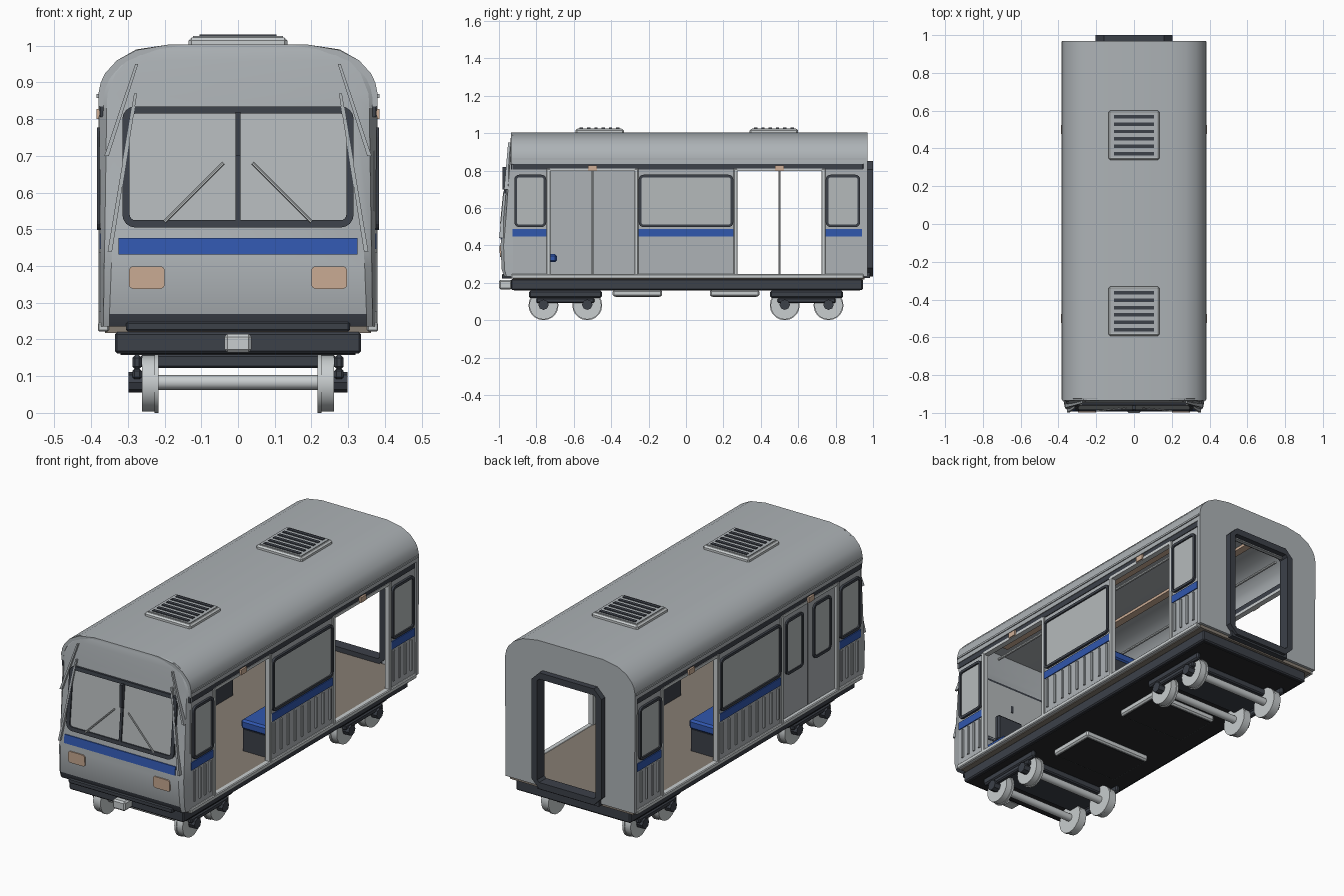
import bpy, bmesh, math
from mathutils import Vector

if "Cube" in bpy.data.objects:
    bpy.data.objects.remove(bpy.data.objects["Cube"])


def mat(name, r, g, b):
    m = bpy.data.materials.new(name)
    m.diffuse_color = (r, g, b, 1)
    m.use_nodes = True
    m.node_tree.nodes["Principled BSDF"].inputs["Base Color"].default_value = m.diffuse_color
    return m


BODY = mat("body grey", .42, .45, .47)
LIGHT = mat("light grey trim", .58, .61, .62)
GLASS = mat("window grey", .46, .49, .50)
DARK = mat("dark slate", .045, .052, .066)
BLACK = mat("underside black", .02, .021, .025)
BLUE = mat("stripe blue", .03, .095, .42)
LAMP = mat("lamp peach", .62, .43, .31)
FLOOR = mat("floor tan", .24, .205, .17)


def finish(name, bm, *mats, smooth=None):
    bmesh.ops.recalc_face_normals(bm, faces=bm.faces)
    me = bpy.data.meshes.new(name)
    bm.to_mesh(me)
    bm.free()
    ob = bpy.data.objects.new(name, me)
    bpy.context.collection.objects.link(ob)
    for m in mats:
        me.materials.append(m)
    if smooth:
        bpy.context.view_layer.objects.active = ob
        ob.select_set(True)
        bpy.ops.object.shade_smooth_by_angle(angle=math.radians(smooth))
        ob.select_set(False)
    return ob


def box(name, x, y, z, m, bevel=0):
    """Box from three (min, max) ranges."""
    bm = bmesh.new()
    bmesh.ops.create_cube(bm, size=1)
    for v in bm.verts:
        v.co = [(a + b) / 2 + c * abs(b - a) for (a, b), c in zip((x, y, z), v.co)]
    if bevel:
        bmesh.ops.bevel(bm, geom=bm.edges[:], offset=bevel, segments=1, affect='EDGES')
    return finish(name, bm, m)


def rod(name, a, b, r, m, n=10, smooth=40):
    a, b = Vector(a), Vector(b)
    bm = bmesh.new()
    bmesh.ops.create_cone(bm, cap_ends=True, segments=n, radius1=r, radius2=r, depth=(b - a).length)
    q = (b - a).to_track_quat('Z', 'Y')
    for v in bm.verts:
        v.co = q @ v.co + (a + b) / 2
    return finish(name, bm, m, smooth=smooth)


def prism(name, pts, fn, d0, d1, m, smooth=None):
    """Flat outline placed by fn(u, v, depth) and given thickness."""
    bm = bmesh.new()
    lo = [bm.verts.new(fn(u, v, d0)) for u, v in pts]
    hi = [bm.verts.new(fn(u, v, d1)) for u, v in pts]
    bm.faces.new(lo)
    bm.faces.new(hi)
    for i in range(len(pts)):
        j = (i + 1) % len(pts)
        bm.faces.new((lo[i], lo[j], hi[j], hi[i]))
    return finish(name, bm, m, smooth=smooth)


def rounded(u0, u1, v0, v1, r, n=4):
    out = []
    for k, (cu, cv) in enumerate(((u1 - r, v1 - r), (u0 + r, v1 - r), (u0 + r, v0 + r), (u1 - r, v0 + r))):
        for i in range(n + 1):
            a = math.pi / 2 * (k + i / n)
            out.append((cu + r * math.cos(a), cv + r * math.sin(a)))
    return out


def ring(name, u0, u1, v0, v1, r, w, fn, d0, d1, m, n=4):
    """Rounded window or door frame of width w."""
    out = rounded(u0, u1, v0, v1, r, n)
    inn = rounded(u0 + w, u1 - w, v0 + w, v1 - w, max(r - w, .006), n)
    bm = bmesh.new()
    L = [[bm.verts.new(fn(u, v, d)) for u, v in p] for p, d in ((out, d0), (out, d1), (inn, d1), (inn, d0))]
    for i in range(len(out)):
        j = (i + 1) % len(out)
        for k in range(4):
            a, b = L[k], L[(k + 1) % 4]
            bm.faces.new((a[i], a[j], b[j], b[i]))
    return finish(name, bm, m)


# --- nose: lofted cab front (z, front y, front half width, side half width)
NOSE = [(.235, -.972, .35, .375), (.27, -.985, .35, .375), (.40, -.992, .345, .375),
        (.48, -.982, .34, .375), (.83, -.948, .32, .378), (.87, -.945, .31, .38),
        (.925, -.941, .28, .362), (.96, -.938, .25, .33), (.99, -.936, .20, .277), (1.003, -.935, .14, .19)]


def front_y(z):
    for (z0, y0, *_), (z1, y1, *_) in zip(NOSE, NOSE[1:]):
        if z <= z1:
            return y0 + (y1 - y0) * (z - z0) / (z1 - z0)
    return NOSE[-1][1]


def front(u, v, d):
    return (u, front_y(v) - d, v)


bm = bmesh.new()
rows = []
for z, y, c, w in NOSE:
    half = [(w, -.925), (c + .65 * (w - c), y + .25 * (-.925 - y)), (c, y)]
    rows.append([bm.verts.new((x, yy, z)) for x, yy in half + [(-x, yy) for x, yy in half[::-1]]])
for k, (a, b) in enumerate(zip(rows, rows[1:])):
    for i in range(5):
        f = bm.faces.new((a[i], a[i + 1], b[i + 1], b[i]))
        f.material_index = 1 if k == 0 and i == 2 else 0
finish("cab_front", bm, BODY, DARK, smooth=20)

# windscreen, stripe, headlights, wipers, corner fins
prism("windscreen", rounded(-.305, .305, .515, .825, .03), front, -.002, .004, GLASS)
ring("windscreen_frame", -.315, .315, .505, .835, .035, .02, front, -.002, .011, DARK)
box("windscreen_post", (-.007, .007), (-.982, -.955), (.70, .82), DARK)
prism("windscreen_mullion", [(-.007, .52), (.007, .52), (.007, .825), (-.007, .825)], front, 0, .011, DARK)
prism("front_stripe", [(-.325, .432), (.325, .432), (.325, .476), (-.325, .476)], front, -.002, .005, BLUE)
for s in (1, -1):
    prism("headlight", rounded(*sorted((s * .2, s * .297)), .338, .399, .012), front, -.002, .006, LAMP)
    rod("wiper", front(s * .2, .52, .012), front(s * .04, .68, .012), .004, LIGHT, 6)
    for p, q in (((.272, .95), (.352, .70)), ((.275, .87), (.343, .44))):
        prism("corner_fin", [(s * p[0], p[1]), (s * (p[0] + .008), p[1]), (s * (q[0] + .012), q[1]),
                             (s * q[0], q[1])], front, -.02, .012, BODY)

# --- roof shell and pierced rear wall share one profile
ARC = [(.38, .835), (.38, .87), (.374, .90), (.362, .925), (.33, .96), (.277, .988), (.19, 1.003)]
OUT = ARC + [(-x, z) for x, z in ARC[::-1]]
INN = [(x * .965, z - .014 if z > .86 else z) for x, z in OUT]


def rear(u, v, d):
    return (u, .97 + d, v)


prism("roof", OUT + INN[::-1], rear, -1.905, 0, BODY, smooth=35)
prism("rear_wall", [(.378, .235)] + OUT + [(-.378, .235), (-.18, .235), (-.18, .81), (.18, .81), (.18, .235)],
      rear, -.02, 0, BODY)
ring("rear_door_frame", -.205, .205, .235, .85, .045, .034, rear, -.03, .03, DARK, n=1)
box("rear_threshold", (-.18, .18), (.95, .985), (.225, .262), DARK)

# roof vents with dark slots
for cy in (-.462, .47):
    box("roof_vent", (-.135, .135), (cy - .13, cy + .13), (.995, 1.022), LIGHT, .008)
    box("roof_vent_top", (-.122, .122), (cy - .117, cy + .117), (1.015, 1.026), BODY)
    for i in range(6):
        y = cy + (i - 2.5) * .039
        box("vent_slot", (-.105, .105), (y - .009, y + .009), (1.02, 1.03), DARK)

# --- side walls
for s in (1, -1):
    def side(u, v, d):
        return (s * (.372 + d), u, v)

    def sx(a, b):
        return tuple(sorted((s * a, s * b)))

    for y0, y1 in ((-.93, -.735), (-.265, .265), (.735, .955)):
        box("side_wall", sx(.355, .372), (y0, y1), (.235, .81), BODY)
        box("side_stripe", sx(.365, .377), (y0 + .003, min(y1, .945) - .003), (.447, .488), BLUE)
        e0, e1 = y0 + .012, min(y1, .943) - .012
        prism("side_window", rounded(e0 + .006, e1 - .006, .506, .77, .02), side, -.02, .004, GLASS)
        ring("side_window_frame", e0, e1, .498, .778, .026, .014, side, -.002, .012, DARK)
        n = 9 if y1 - y0 > .4 else 4
        for i in range(n):
            y = e0 + .02 + (e1 - e0 - .04) * i / (n - 1)
            box("wall_rib", sx(.365, .379), (y - .006, y + .006), (.275, .437), BODY)
    for y in (-.735, -.265, .265, .735):
        box("door_post", sx(.35, .38), (y - .01, y + .01), (.24, .81), LIGHT, .003)
    for c in (-.5, .5):
        box("door_header", sx(.35, .379), (c - .235, c + .235), (.797, .812), LIGHT)
        box("door_lamp", sx(.37, .386), (c - .024, c + .024), (.80, .828), LAMP)
    box("cant_rail", sx(.352, .376), (-.935, .945), (.806, .84), DARK)
    box("drip_strip", sx(.37, .385), (-.93, .965), (.858, .868), BODY)
    box("sill", sx(.352, .382), (-.935, .95), (.222, .246), LIGHT, .004)

    # bench, ceiling light, grab rail
    box("bench_base", sx(.2, .355), (-.245, .245), (.245, .36), DARK)
    box("bench_cushion", sx(.19, .355), (-.25, .25), (.36, .41), BLUE, .01)
    box("ceiling_light", sx(.12, .16), (-.85, .9), (.975, .99), LAMP)
    rod("grab_rail", (s * .22, -.8, .86), (s * .22, .85, .86), .007, LIGHT, 8)

# closed double door, left front
for y0, y1 in ((-.728, -.503), (-.497, -.272)):
    def leaf(u, v, d):
        return (-.362 - d, u, v)
    box("door_leaf", (-.362, -.346), (y0, y1), (.245, .80), BODY, .002)
    prism("door_window", rounded(y0 + .045, y1 - .045, .48, .755, .02), leaf, -.002, .004, GLASS)
    ring("door_window_frame", y0 + .038, y1 - .038, .472, .763, .026, .014, leaf, -.002, .009, DARK)
box("door_seal", (-.360, -.348), (-.503, -.497), (.245, .80), DARK)

# interior: floor, poles, driver's seat
box("floor", (-.362, .362), (-.925, .955), (.218, .244), FLOOR)
for y in (-.5, .5):
    rod("pole", (0, y, .24), (0, y, .99), .006, LIGHT, 8)
box("driver_seat_base", (.14, .24), (-.85, -.76), (.244, .315), DARK)
box("driver_seat_cushion", (.1, .28), (-.88, -.69), (.31, .353), BLUE, .01)
box("driver_seat_back", (.11, .27), (-.775, -.74), (.353, .50), DARK, .01)

# --- underframe
box("underframe", (-.335, .335), (-.935, .945), (.162, .22), DARK, .006)
box("underframe_bottom", (-.32, .32), (-.92, .93), (.158, .165), BLACK)
box("front_step", (-.305, .305), (-.985, -.93), (.222, .248), DARK, .005)
box("coupler", (-.037, .037), (-1, -.93), (.165, .215), LIGHT, .008)
for c in (-.26, .26):
    box("equipment_box", (-.2, .2), (c - .132, c + .132), (.126, .162), LIGHT, .008)
    box("equipment_cover", (-.186, .186), (c - .118, c + .118), (.123, .13), BLACK)

# bogies
for c in (-.645, .645):
    box("bogie_bolster", (-.265, .265), (c - .12, c + .12), (.122, .16), DARK, .006)
    for s in (1, -1):
        xr = tuple(sorted((s * .262, s * .288)))
        box("bogie_side_frame", xr, (c - .195, c + .195), (.118, .158), DARK, .008)
        box("bogie_spring_beam", xr, (c - .155, c + .155), (.092, .12), DARK, .006)
    for y in (c - .117, c + .117):
        rod("axle", (-.23, y, .083), (.23, y, .083), .02, LIGHT, 10)
        for s in (1, -1):
            rod("wheel", (s * .225, y, .08), (s * .262, y, .08), .076, LIGHT, 20)
            rod("wheel_flange", (s * .216, y, .08), (s * .228, y, .08), .08, LIGHT, 20)
            rod("axle_box", (s * .26, y, .083), (s * .298, y, .083), .028, DARK, 8, None)
